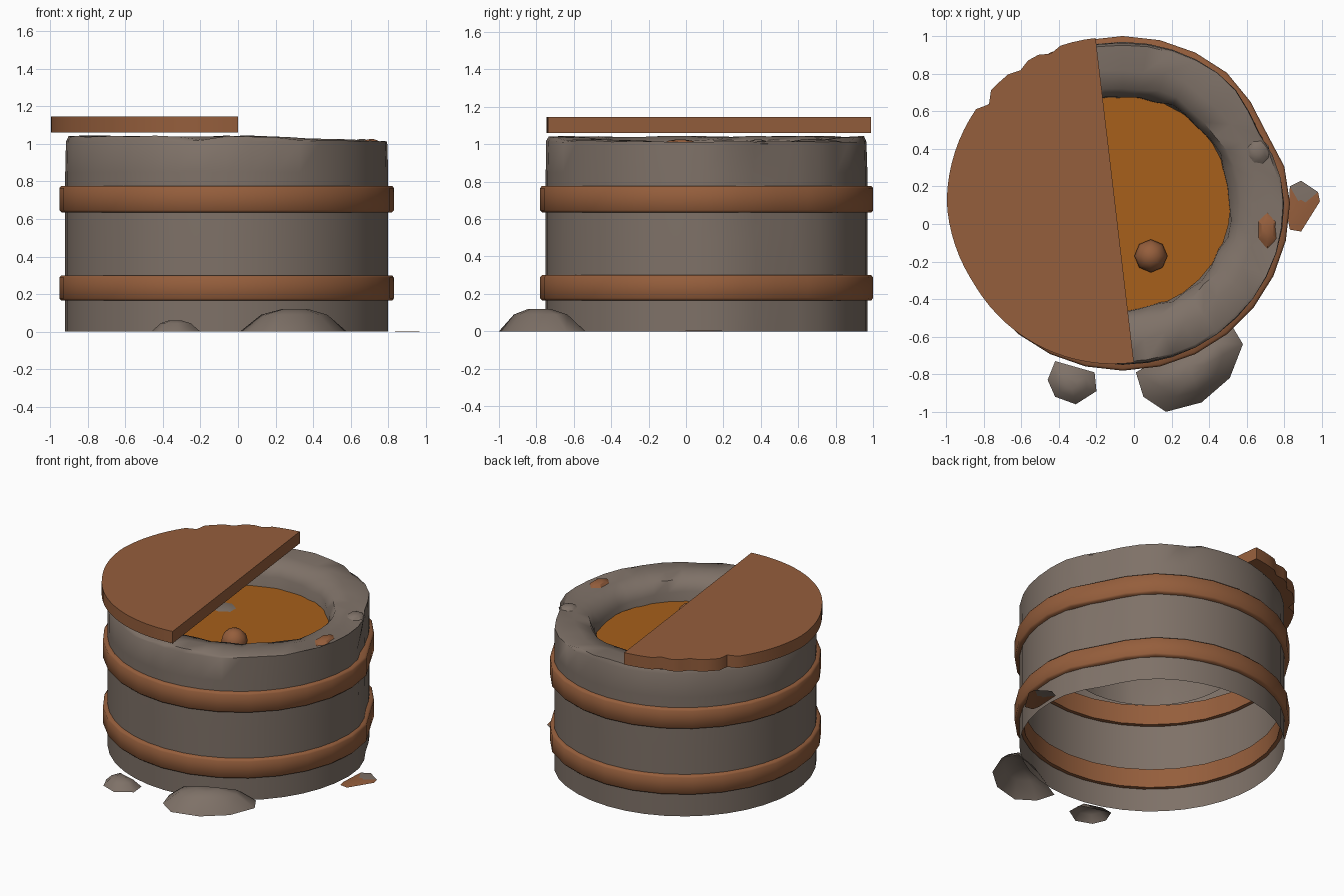
import bpy, bmesh, math, random
from mathutils import Vector

random.seed(4)
if "Cube" in bpy.data.objects:
    bpy.data.objects.remove(bpy.data.objects["Cube"])

CX, CY = -0.06, 0.11


def material(name, rgb):
    m = bpy.data.materials.new(name)
    m.use_nodes = True
    m.diffuse_color = (*rgb, 1)
    bsdf = m.node_tree.nodes["Principled BSDF"]
    bsdf.inputs["Base Color"].default_value = (*rgb, 1)
    bsdf.inputs["Roughness"].default_value = 0.9
    return m


STONE = material("grey stone", (0.21, 0.166, 0.137))
WOOD = material("red brown wood", (0.30, 0.112, 0.045))
LIQUID = material("amber liquid", (0.385, 0.115, 0.011))


def finish(name, bm, *mats, angle=40):
    bmesh.ops.recalc_face_normals(bm, faces=bm.faces)
    mesh = bpy.data.meshes.new(name)
    bm.to_mesh(mesh)
    bm.free()
    for m in mats:
        mesh.materials.append(m)
    ob = bpy.data.objects.new(name, mesh)
    bpy.context.collection.objects.link(ob)
    bpy.ops.object.select_all(action='DESELECT')
    ob.select_set(True)
    bpy.context.view_layer.objects.active = ob
    bpy.ops.object.shade_smooth_by_angle(angle=math.radians(angle))
    return ob


def dent(a):
    # shallow flattening on the back left flank
    return -0.04 * math.exp(-((a - 0.5) / 0.22) ** 2)


def revolve(name, profile, sides, mat, closed=False, wobble=None, angle=40):
    bm = bmesh.new()
    rings = []
    for i in range(sides):
        a = 2 * math.pi * i / sides
        ring = []
        for k, (r, z) in enumerate(profile):
            dr, dz = wobble(i, k, a) if wobble else (0, 0)
            r += dr + (dent(a) if r > 0.8 else 0)
            ring.append(bm.verts.new((CX + r * math.cos(a), CY + r * math.sin(a), z + dz)))
        rings.append(ring)
    n = len(profile)
    for i in range(sides):
        p, q = rings[i], rings[(i + 1) % sides]
        for k in range(n if closed else n - 1):
            j = (k + 1) % n
            bm.faces.new((p[k], q[k], q[j], p[j]))
    return finish(name, bm, mat, angle=angle)


# Stone wall: open underneath, worn thick rim, short inner bore
WALL = [(0.86, 0), (0.86, 0.5), (0.86, 0.85), (0.86, 1.02), (0.845, 1.045),
        (0.72, 1.045), (0.62, 1.025), (0.575, 0.95), (0.56, 0.62)]
CHIPS = {2, 7, 17, 29, 33, 38}


def worn(i, k, a):
    if k == 2:
        return -0.03 * math.exp(-((a - 0.28) / 0.12) ** 2), 0
    if k < 3 or k > 7:
        return 0, 0
    dz = random.uniform(-0.01, 0)
    if k > 3:
        dz -= 0.035 * max(0, math.cos(a - 0.1)) ** 2
    if i in CHIPS and k == 4:
        dz -= 0.02
    return (random.uniform(-0.015, 0.015) if k > 4 else random.uniform(-0.006, 0)), dz


revolve("stone_wall", WALL, 40, STONE, wobble=worn, angle=50)

# Two hoops passing through the wall
for name, z0, z1 in (("lower_hoop", 0.165, 0.30), ("upper_hoop", 0.635, 0.777)):
    hoop = [(0.835, z0), (0.88, z0), (0.891, z0 + 0.012),
            (0.891, z1 - 0.012), (0.88, z1), (0.835, z1)]
    revolve(name, hoop, 28, WOOD, closed=True, angle=60)

# Liquid surface
bm = bmesh.new()
bmesh.ops.create_circle(bm, cap_ends=True, segments=32, radius=0.575)
bmesh.ops.translate(bm, verts=bm.verts, vec=(CX, CY, 0.87))
finish("liquid_surface", bm, LIQUID)

# Broken half lid with a few nicks along its curved edge
NICKS = {4: 0.975, 7: 0.975, 11: 0.955}
bm = bmesh.new()
start, end, steps = math.radians(96), math.radians(277.5), 44
outline = []
for i in range(steps + 1):
    a = start + (end - start) * i / steps
    r = 0.885 * NICKS.get(i, 1) - 0.03 * min(1, max(0, -2 * math.sin(a)))
    outline.append(bm.verts.new((-0.112 + r * math.cos(a), 0.11 + r * math.sin(a), 1.06)))
lid = bm.faces.new(outline)
top = bmesh.ops.extrude_face_region(bm, geom=[lid])
bmesh.ops.translate(bm, vec=(0, 0, 0.085),
                    verts=[g for g in top["geom"] if isinstance(g, bmesh.types.BMVert)])
finish("half_lid", bm, WOOD)


def pebble(name, points, height, *mats, base=0.0, angle=60):
    # domed stone rising from a footprint, open underneath
    bm = bmesh.new()
    mid = sum((Vector(p) for p in points), Vector((0, 0))) / len(points)
    levels = []
    for scale, h in ((1, 0), (0.62, 0.75), (0.25, 1)):
        levels.append([bm.verts.new((*(mid + (Vector(p) - mid) * scale), base + h * height))
                       for p in points])
    n = len(points)
    for low, high in zip(levels, levels[1:]):
        for i in range(n):
            j = (i + 1) % n
            bm.faces.new((low[i], low[j], high[j], high[i]))
    bm.faces.new(levels[-1])
    return finish(name, bm, *mats, angle=angle)


def around(x, y, rx, ry, n=8):
    return [(x + rx * math.cos(2 * math.pi * (i + 0.5) / n),
             y + ry * math.sin(2 * math.pi * (i + 0.5) / n)) for i in range(n)]


# Fallen stones on the ground
pebble("large_fallen_stone",
       [(0.01, -0.79), (0.05, -0.92), (0.17, -1.0), (0.36, -0.95), (0.51, -0.82),
        (0.58, -0.64), (0.52, -0.54), (0.25, -0.65)], 0.12, STONE)
pebble("small_fallen_stone",
       [(-0.46, -0.83), (-0.42, -0.92), (-0.31, -0.96), (-0.20, -0.89),
        (-0.21, -0.79), (-0.42, -0.73)], 0.06, STONE)
chip = pebble("flat_fallen_chip",
              [(0.82, 0.02), (0.83, -0.03), (0.89, -0.04), (0.99, 0.12),
               (0.98, 0.17), (0.89, 0.23), (0.83, 0.2)], 0.005, WOOD, STONE)
for f in chip.data.polygons:
    f.material_index = int(f.center.y > 0.14)

# Loose pieces on the rim and in the liquid
pebble("rim_stone", around(0.66, 0.385, 0.065, 0.07), 0.025, STONE, base=1.0, angle=25)
pebble("rim_wood_chip", around(0.71, -0.03, 0.06, 0.1, 6), 0.025, WOOD, base=1.0, angle=25)
pebble("submerged_stone", around(-0.29, 0.24, 0.11, 0.09, 7), 0.01, STONE, base=0.867)

# Round knob bobbing in the liquid
bm = bmesh.new()
bmesh.ops.create_uvsphere(bm, u_segments=8, v_segments=6, radius=0.088)
bmesh.ops.translate(bm, verts=bm.verts, vec=(0.09, -0.17, 0.885))
finish("floating_knob", bm, WOOD, angle=60)
